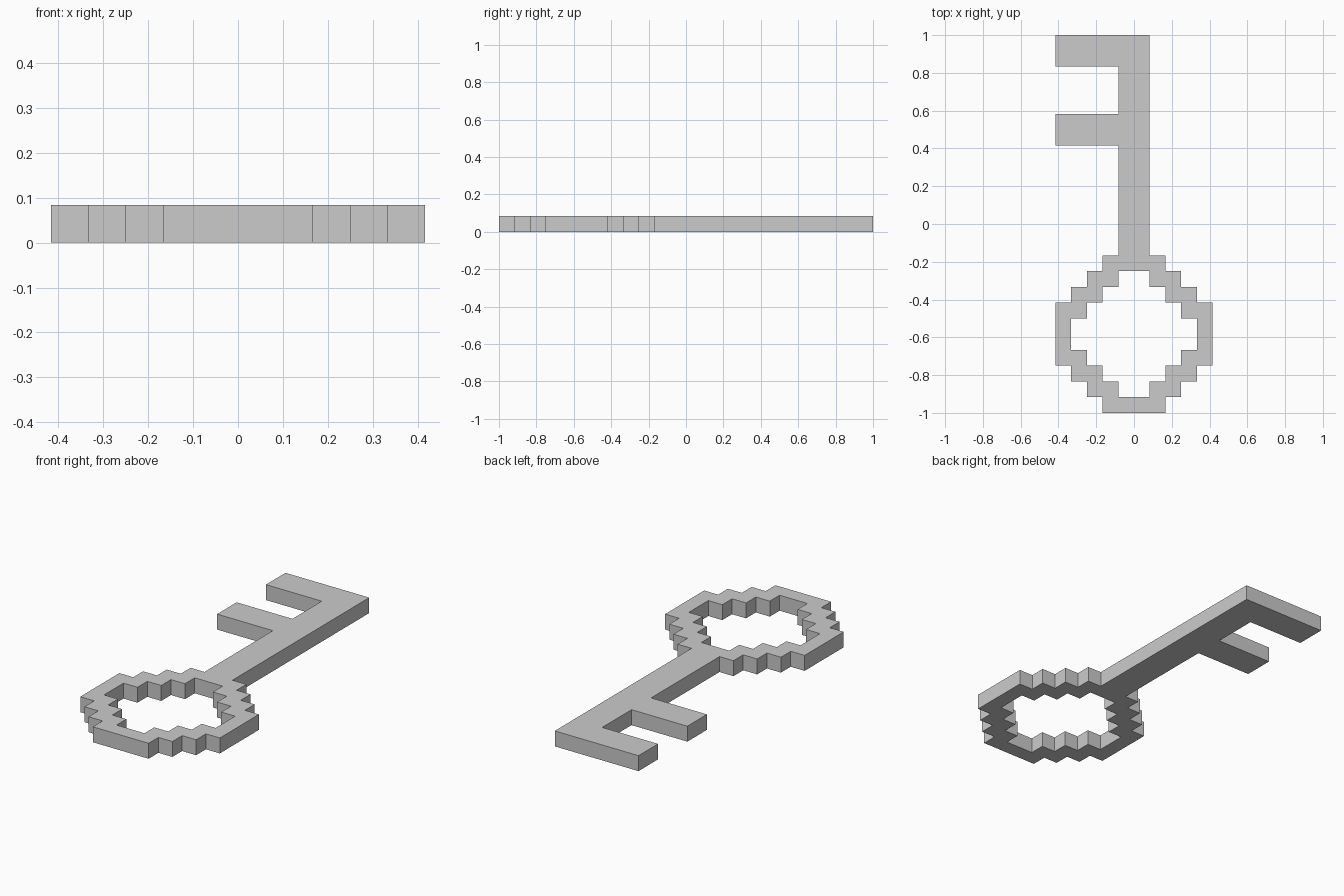
import bpy, bmesh

if "Cube" in bpy.data.objects:
    bpy.data.objects.remove(bpy.data.objects["Cube"])

U = 1 / 12          # one pixel step of the design
CY = -7             # centre of the bow (ring), in steps


def stepped_right(steps):
    """Right half of a stepped ring, top to bottom, from its upper quarter."""
    return steps + [(x, -y) for x, y in reversed(steps)]


def mirror_x(points):
    return [(-x, y) for x, y in reversed(points)]


def shift(points):
    return [(x, y + CY) for x, y in points]


# Bow: stepped outer and inner quarter profiles (relative to ring centre)
outer_right = shift(stepped_right([(2, 5), (2, 4), (3, 4), (3, 3), (4, 3), (4, 2), (5, 2)]))
inner_right = shift(stepped_right([(1, 4), (1, 3), (2, 3), (2, 2), (3, 2), (3, 1), (4, 1)]))

# Shaft with two teeth on the left side
shaft = [(-1, -2)]
for y0, y1 in ((5, 7), (10, 12)):
    shaft += [(-1, y0), (-5, y0), (-5, y1)]
    if y1 < 12:
        shaft.append((-1, y1))
shaft += [(1, 12), (1, -2)]

outline = shaft + outer_right + mirror_x(outer_right)
hole = inner_right + mirror_x(inner_right)

# Fill the outline around the hole, then extrude to a flat plate
bm = bmesh.new()
edges = []
for loop in (outline, hole):
    vs = [bm.verts.new((x * U, y * U, 0)) for x, y in loop]
    edges += [bm.edges.new((a, b)) for a, b in zip(vs, vs[1:] + vs[:1])]
bmesh.ops.triangle_fill(bm, edges=edges, use_beauty=True, normal=(0, 0, 1))
ext = bmesh.ops.extrude_face_region(bm, geom=bm.faces[:], use_keep_orig=True)
top = [g for g in ext["geom"] if isinstance(g, bmesh.types.BMVert)]
bmesh.ops.translate(bm, verts=top, vec=(0, 0, U))
bmesh.ops.recalc_face_normals(bm, faces=bm.faces[:])

mesh = bpy.data.meshes.new("key")
bm.to_mesh(mesh)
bm.free()
key = bpy.data.objects.new("key", mesh)
bpy.context.collection.objects.link(key)
